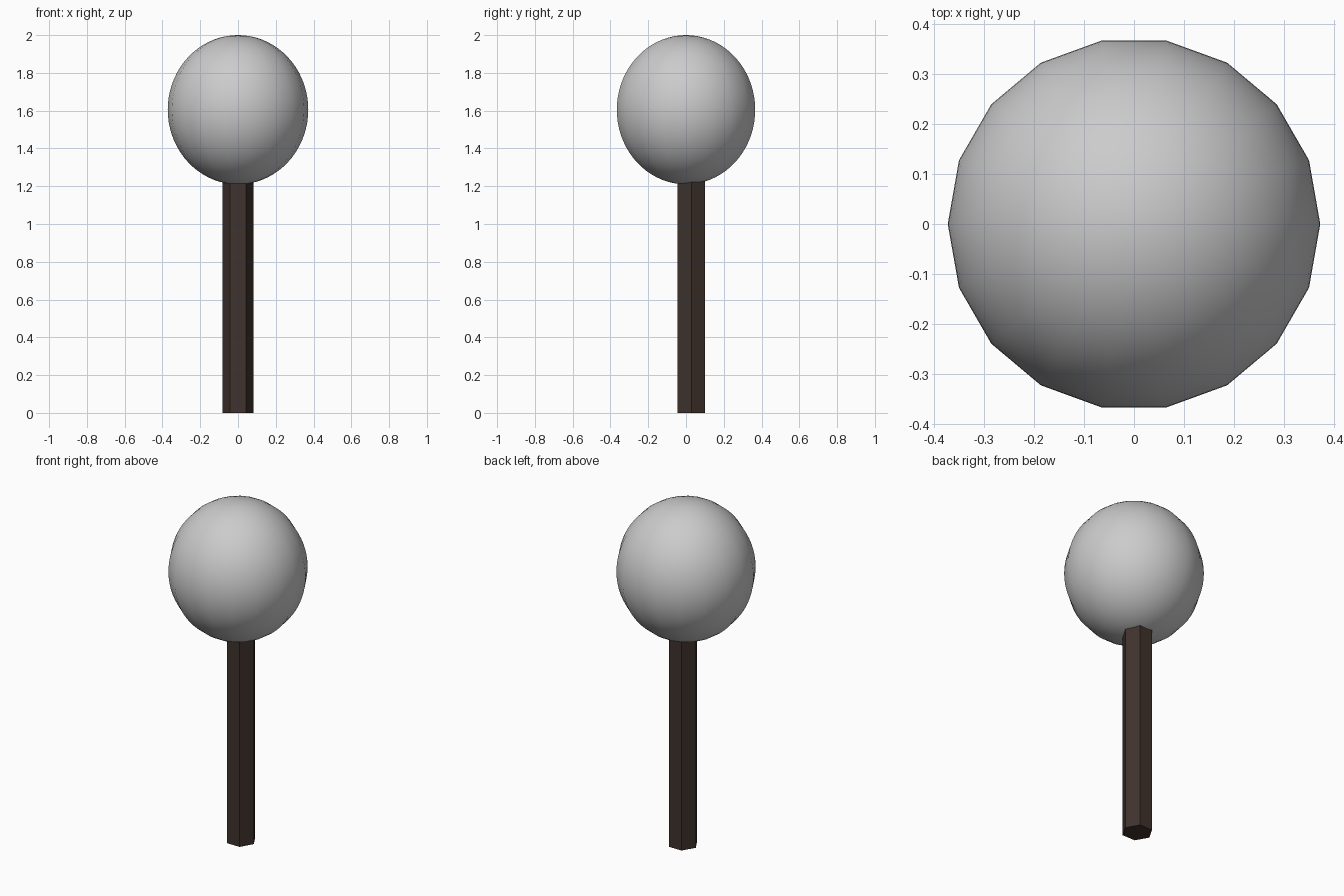
import bpy
import math

if "Cube" in bpy.data.objects:
    bpy.data.objects.remove(bpy.data.objects["Cube"])

# Ball: 18-sided, slightly taller than wide, smooth shaded
bpy.ops.mesh.primitive_uv_sphere_add(segments=18, ring_count=36, radius=1,
                                     location=(0, 0, 1.605))
ball = bpy.context.object
ball.name = "foliage_ball"
ball.scale = (0.372, 0.372, 0.395)
# turn so that a corner points along x
bottom_corner = max(ball.data.vertices, key=lambda v: math.hypot(v.co.x, v.co.y))
ball.rotation_euler.z = -math.atan2(bottom_corner.co.y, bottom_corner.co.x)
bpy.ops.object.transform_apply(location=False, rotation=True, scale=True)
bpy.ops.object.shade_smooth()

# Trunk: flat-faced hexagonal post with corners on the x axis, set slightly back
TRUNK_TOP = 1.25
bpy.ops.mesh.primitive_cylinder_add(vertices=6, radius=0.083, depth=TRUNK_TOP,
                                    location=(0, 0.028, TRUNK_TOP / 2),
                                    rotation=(0, 0, math.radians(30)))
trunk = bpy.context.object
trunk.name = "trunk"
bpy.ops.object.transform_apply(location=False, rotation=True, scale=False)

bark = bpy.data.materials.new("dark_bark")
bark.diffuse_color = (0.05, 0.032, 0.026, 1)
bark.use_nodes = True
bark.node_tree.nodes["Principled BSDF"].inputs["Base Color"].default_value = bark.diffuse_color
trunk.data.materials.append(bark)
